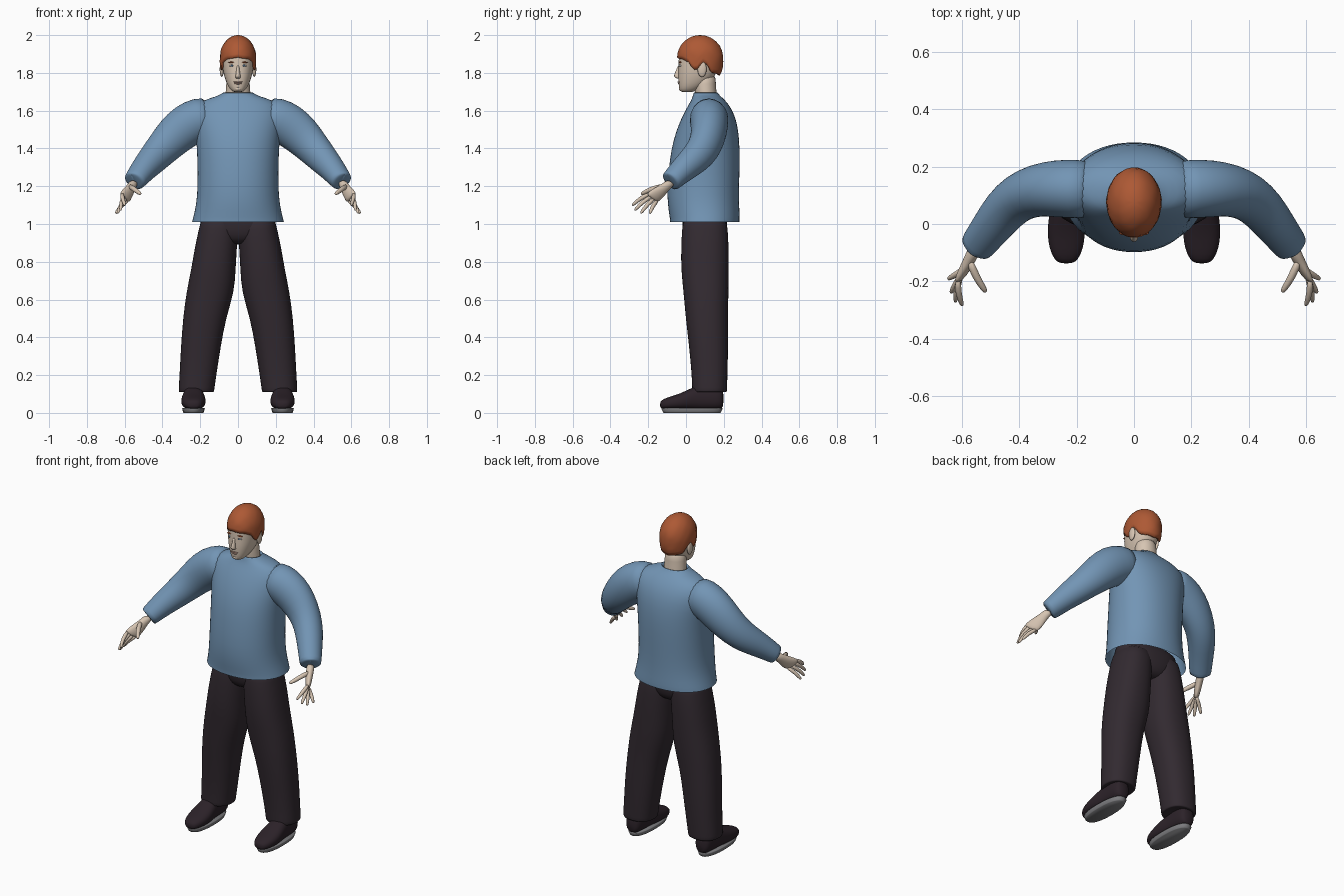
import bpy, bmesh, math
from mathutils import Vector as V

if "Cube" in bpy.data.objects:
    bpy.data.objects.remove(bpy.data.objects["Cube"])


def material(name, rgb):
    m = bpy.data.materials.new(name)
    m.diffuse_color = (*rgb, 1)
    m.use_nodes = True
    m.node_tree.nodes["Principled BSDF"].inputs["Base Color"].default_value = m.diffuse_color
    return m


BLUE = material("shirt blue", (.17, .30, .46))
DARK = material("trouser dark", (.032, .023, .030))
SHOE = material("shoe dark", (.025, .016, .022))
SOLE = material("sole grey", (.20, .20, .21))
SKIN = material("skin", (.68, .56, .45))
HAIR = material("hair red", (.42, .10, .035))
WHITE = material("eye white", (.75, .75, .75))
IRIS = material("iris blue", (.08, .17, .30))
LIP = material("lip", (.48, .30, .24))


def finish(name, bm, mat, mirror=False, sub=1):
    bmesh.ops.recalc_face_normals(bm, faces=bm.faces)
    me = bpy.data.meshes.new(name)
    bm.to_mesh(me)
    bm.free()
    me.materials.append(mat)
    for p in me.polygons:
        p.use_smooth = True
    ob = bpy.data.objects.new(name, me)
    bpy.context.collection.objects.link(ob)
    if mirror:
        ob.modifiers.new("mirror", 'MIRROR').use_mirror_merge = False
    if sub:
        s = ob.modifiers.new("smooth", 'SUBSURF')
        s.levels = s.render_levels = sub
    return ob


def loft(name, rings, mat, n=20, axis=None, power=2.0, caps=True, mirror=False, sub=1):
    """Skin rings of (x, y, z, radius a, radius b); without an axis they follow the path."""
    bm = bmesh.new()
    pts = [V(r[:3]) for r in rings]
    loops = []
    for i, r in enumerate(rings):
        if axis:
            a, b = V((1, 0, 0)), V((0, 1, 0)) if axis == 'Z' else V((0, 0, 1))
        else:
            t = (pts[min(i + 1, len(pts) - 1)] - pts[max(i - 1, 0)]).normalized()
            a = t.cross(V((0, 0, 1))).normalized()
            b = a.cross(t)
        loop = []
        for k in range(n):
            c, s = math.cos(math.tau * k / n), math.sin(math.tau * k / n)
            c = math.copysign(abs(c) ** (2 / power), c)
            s = math.copysign(abs(s) ** (2 / power), s)
            loop.append(bm.verts.new(pts[i] + a * r[3] * c + b * r[4] * s))
        loops.append(loop)
    for l0, l1 in zip(loops, loops[1:]):
        for k in range(n):
            bm.faces.new((l0[k], l0[(k + 1) % n], l1[(k + 1) % n], l1[k]))
    if caps:
        bm.faces.new(loops[0])
        bm.faces.new(loops[-1])
    return finish(name, bm, mat, mirror, sub)


def blob(name, loc, size, mat, mirror=False):
    bm = bmesh.new()
    bmesh.ops.create_uvsphere(bm, u_segments=16, v_segments=10, radius=1)
    for v in bm.verts:
        v.co = V(loc) + V([v.co[i] * size[i] for i in range(3)])
    return finish(name, bm, mat, mirror, 0)


def upright(rows, x=0):
    return [(x, cy, z, rx, ry) for z, cy, rx, ry in rows]


# Shirt body, open at the hem
loft("shirt", upright([
    (1.01, .10, .245, .185), (1.03, .10, .24, .186), (1.10, .092, .222, .19),
    (1.20, .09, .214, .192), (1.35, .10, .216, .186), (1.45, .108, .222, .175),
    (1.54, .118, .235, .153), (1.61, .122, .235, .122), (1.655, .118, .19, .09),
    (1.675, .11, .115, .075), (1.69, .105, .085, .066), (1.70, .105, .08, .062),
    (1.68, .105, .07, .055)]), BLUE, 28, 'Z', 2.15, caps=False)

# Sleeves, with turned-in cuffs
loft("sleeve", [
    (.14, .12, 1.565, .10, .105), (.20, .122, 1.56, .104, .115), (.27, .124, 1.525, .101, .118),
    (.34, .118, 1.465, .093, .108), (.40, .095, 1.40, .086, .095), (.45, .05, 1.345, .08, .084),
    (.50, -.015, 1.29, .07, .07), (.545, -.075, 1.232, .062, .056), (.552, -.084, 1.224, .06, .054),
    (.551, -.083, 1.225, .045, .04), (.545, -.075, 1.232, .01, .01)], BLUE, 20, mirror=True)

# Trousers: hips and two legs
loft("hips", upright([(.89, .10, .06, .07), (.92, .10, .14, .105), (.97, .10, .195, .119),
                      (1.03, .10, .20, .12), (1.10, .10, .19, .11)]), DARK, 28, 'Z', 2.3)
loft("trouser_leg", [
    (.10, .10, 1.06, .09, .11), (.103, .10, .98, .103, .122), (.118, .10, .87, .113, .127),
    (.13, .10, .76, .118, .127), (.146, .106, .64, .128, .120), (.178, .11, .50, .114, .112),
    (.197, .12, .35, .106, .104), (.212, .125, .20, .098, .095), (.22, .125, .125, .095, .093),
    (.22, .125, .108, .094, .092), (.22, .125, .112, .08, .08), (.22, .125, .125, .01, .01)],
    DARK, 24, 'Z', 2.3, mirror=True)

# Shoes and soles
loft("shoe", [(.236, y, z, rx, rz) for y, z, rx, rz in [
    (-.138, .042, .02, .014), (-.125, .046, .042, .026), (-.085, .052, .06, .034),
    (-.03, .060, .067, .043), (.02, .072, .062, .056), (.07, .082, .053, .067),
    (.14, .084, .053, .068), (.18, .080, .048, .062), (.20, .075, .03, .045)]],
    SHOE, 20, 'Y', 2.4, mirror=True)
loft("shoe_sole", upright([(0, .032, .052, .150), (.003, .032, .054, .153), (.022, .032, .060, .162),
                           (.026, .032, .058, .160)], .236), SOLE, 24, 'Z', 2.4, mirror=True, sub=0)

# Hands: palm, four fingers and thumb
W, K = V((.548, -.075, 1.225)), V((.602, -.182, 1.135))
ACROSS = V((.045, -.055, .045)).normalized()
bm = bmesh.new()
along = (K - W).normalized()
thick = along.cross(ACROSS).normalized()
loops = []
for t, w, h in [(0, .027, .024), (.3, .027, .022), (.6, .04, .02), (.85, .046, .017), (1.02, .043, .013)]:
    c = W.lerp(K, t)
    loops.append([bm.verts.new(c + ACROSS * w * math.cos(math.tau * k / 12)
                               + thick * h * math.sin(math.tau * k / 12)) for k in range(12)])
for l0, l1 in zip(loops, loops[1:]):
    for k in range(12):
        bm.faces.new((l0[k], l0[(k + 1) % 12], l1[(k + 1) % 12], l1[k]))
bm.faces.new(loops[0])
bm.faces.new(loops[-1])
finish("palm", bm, SKIN, True)


def finger(name, base, tip, r):
    base, tip = V(base), V(tip)
    mid = base.lerp(tip, .5) + V((.006, -.004, .006))
    path = [(base, r), (mid, r * .95), (tip.lerp(mid, .15), r * .75), (tip, r * .35)]
    loft(name, [(*p, q, q) for p, q in path], SKIN, 8, mirror=True)


for name, s, tip in [("index_finger", .032, (.598, -.285, 1.098)), ("middle_finger", .011, (.622, -.272, 1.072)),
                     ("ring_finger", -.011, (.638, -.24, 1.056)), ("little_finger", -.032, (.648, -.192, 1.055))]:
    finger(name, K + ACROSS * s - along * .015, tip, .0125)
finger("thumb", W.lerp(K, .35) + ACROSS * .015, (.515, -.238, 1.158), .0155)

# Neck and head
loft("neck", upright([(1.63, .11, .075, .06), (1.69, .105, .066, .058), (1.74, .10, .063, .058),
                      (1.80, .10, .06, .06)]), SKIN, 20, 'Z')
loft("head", upright([
    (1.698, .005, .022, .028), (1.706, .012, .036, .046), (1.73, .03, .054, .068),
    (1.765, .05, .068, .092), (1.80, .06, .078, .102), (1.84, .066, .083, .106),
    (1.88, .07, .086, .110), (1.93, .075, .083, .108), (1.97, .078, .055, .08),
    (1.985, .078, .02, .03)]), SKIN, 24, 'Z', 2.25)
loft("nose", upright([(1.768, -.034, .010, .008), (1.776, -.046, .016, .016), (1.786, -.047, .014, .019),
                      (1.81, -.040, .009, .015), (1.845, -.032, .007, .009)]), SKIN, 10, 'Z')
blob("chin", (0, -.018, 1.716), (.022, .02, .014), SKIN)
blob("ear", (.086, .085, 1.82), (.011, .024, .042), SKIN, True)
blob("eye", (.032, -.027, 1.838), (.014, .011, .006), WHITE, True)
blob("iris", (.032, -.035, 1.838), (.0055, .005, .0055), IRIS, True)
blob("eyebrow", (.034, -.030, 1.856), (.018, .009, .0035), HAIR, True)
blob("upper_lip", (0, -.036, 1.752), (.024, .009, .004), LIP)
blob("lower_lip", (0, -.034, 1.744), (.019, .010, .005), LIP)


# Hair cap: hairline height depends on direction round the head
def hairline(f):
    """f is 0 at the forehead and 1 at the nape."""
    stops = [(0, 1.882), (.22, 1.872), (.34, 1.855), (.40, 1.815), (.47, 1.82),
             (.53, 1.86), (.60, 1.845), (.68, 1.80), (1, 1.785)]
    for (f0, z0), (f1, z1) in zip(stops, stops[1:]):
        if f <= f1:
            return z0 + (z1 - z0) * (f - f0) / (f1 - f0)
    return stops[-1][1]


bm = bmesh.new()
N, M = 48, 10
rows = []
for j in range(M):
    row = []
    for k in range(N):
        az = math.tau * k / N
        low = hairline(1 - abs(1 - 2 * k / N)) - 1.88
        bottom = math.asin(max(-1, low / .12))
        el = bottom + (math.pi / 2 - bottom) * j / M
        h = .12 * math.sin(el)
        r = math.cos(el) if h > 0 else (1 - (-h / .13) ** 3) ** (1 / 3)
        r *= 1 + .014 * math.sin(7 * az + 3 * j) * math.sin(1.3 * j + 2 * az)
        row.append(bm.verts.new((.096 * r * math.sin(az), .075 - .122 * r * math.cos(az), 1.88 + h)))
    rows.append(row)
top = bm.verts.new((0, .075, 2.0))
for j in range(M):
    for k in range(N):
        k2 = (k + 1) % N
        if j < M - 1:
            bm.faces.new((rows[j][k], rows[j][k2], rows[j + 1][k2], rows[j + 1][k]))
        else:
            bm.faces.new((rows[j][k], rows[j][k2], top))
hair = finish("hair", bm, HAIR, sub=0)
solid = hair.modifiers.new("thickness", 'SOLIDIFY')
solid.thickness, solid.offset = .015, -1
